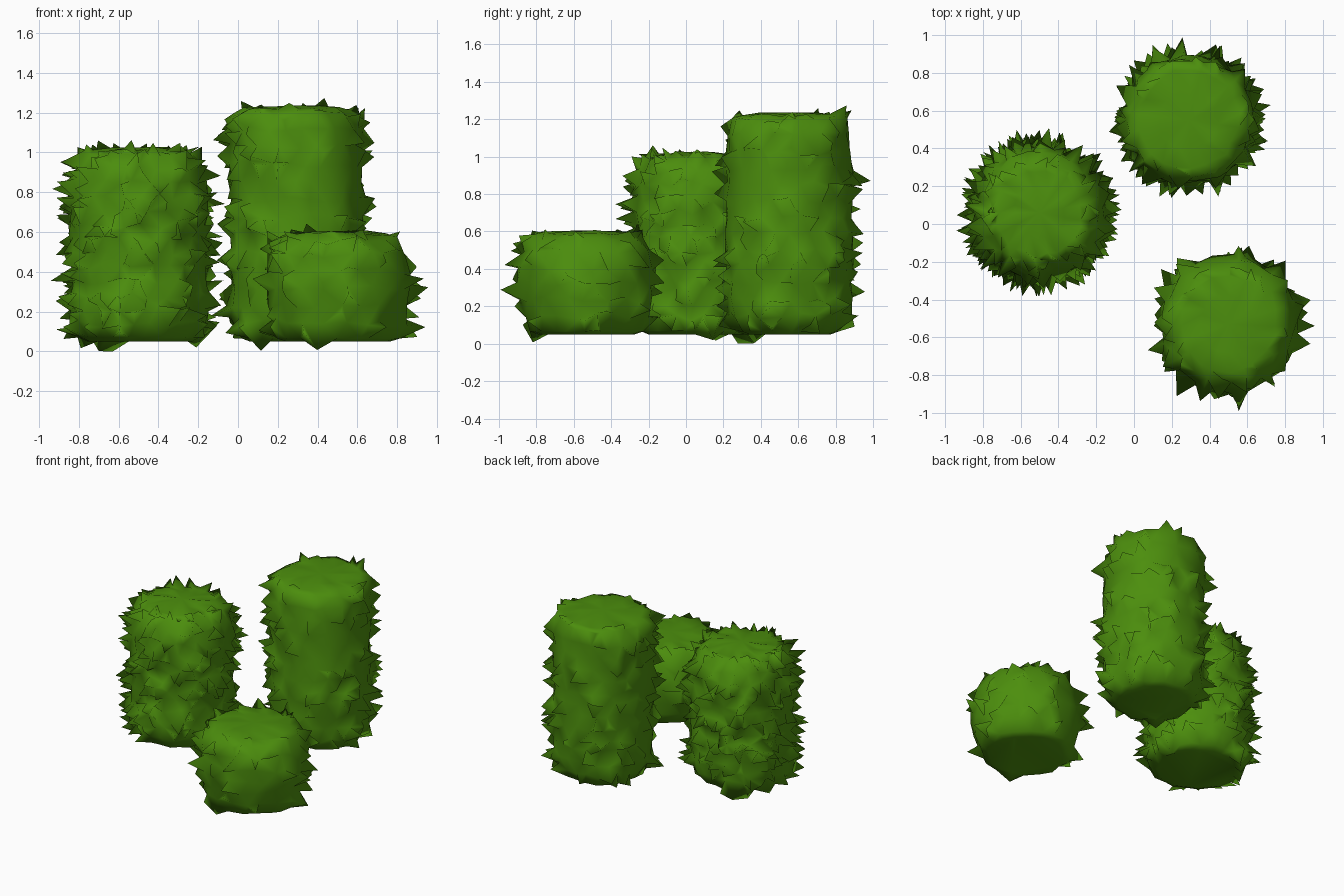
import bpy, bmesh, math, random
from mathutils import Vector

cube = bpy.data.objects.get("Cube")
if cube:
    bpy.data.objects.remove(cube, do_unlink=True)

# Leaf colour
green = bpy.data.materials.new("leaf green")
green.use_nodes = True
green.diffuse_color = (0.072, 0.27, 0.004, 1)
green.node_tree.nodes["Principled BSDF"].inputs["Base Color"].default_value = (0.072, 0.27, 0.004, 1)


def bush(name, x, y, profile, rows, sides, density, spike, hanging, seed):
    """Lathe a clipped shrub, roughen it and pull leaf tips out of its sides."""
    rng = random.Random(seed)
    bm = bmesh.new()
    low, high = profile[0][1], profile[-1][1]

    def radius_at(z):
        for (r0, z0), (r1, z1) in zip(profile, profile[1:]):
            if z <= z1:
                return r0 + (r1 - r0) * (z - z0) / (z1 - z0)
        return profile[-1][0]

    # Roughened side rings
    rings = []
    for i in range(rows + 1):
        z = low + (high - low) * i / rows
        ring = []
        for j in range(sides):
            a = math.tau * (j + 0.5 * (i % 2) + rng.uniform(-0.25, 0.25)) / sides
            r = radius_at(z) + rng.uniform(-0.016, 0.016)
            dz = rng.uniform(-0.02, 0.02) if i else 0
            ring.append(bm.verts.new((r * math.cos(a), r * math.sin(a), z + dz)))
        rings.append(ring)

    # Side triangles
    flanks = []
    for i, (a, b) in enumerate(zip(rings, rings[1:])):
        for j in range(sides):
            k = (j + 1) % sides
            if i % 2:
                tris = ((a[j], a[k], b[k]), (a[j], b[k], b[j]))
            else:
                tris = ((a[j], a[k], b[j]), (a[k], b[k], b[j]))
            flanks += [bm.faces.new(t) for t in tris]

    # Gently domed top with an uneven surface
    outer = rings[-1]
    for scale, rise in ((0.84, 0.02), (0.5, 0.03)):
        inner = [bm.verts.new((v.co.x * scale, v.co.y * scale,
                               high + rise + rng.uniform(-0.008, 0.008)))
                 for v in rings[-1]]
        for j in range(sides):
            k = (j + 1) % sides
            tris = ((outer[j], outer[k], inner[j]), (outer[k], inner[k], inner[j]))
            faces = [bm.faces.new(t) for t in tris]
            if outer is rings[-1]:
                flanks += faces
        outer = inner
    tip = bm.verts.new((0, 0, high + 0.035))
    for j in range(sides):
        bm.faces.new((outer[j], outer[(j + 1) % sides], tip))

    # Slightly rounded underside
    sole = [bm.verts.new((v.co.x * 0.85, v.co.y * 0.85, 0.05)) for v in rings[0]]
    for j in range(sides):
        k = (j + 1) % sides
        bm.faces.new((rings[0][k], rings[0][j], sole[j], sole[k]))
    bm.faces.new(list(reversed(sole)))

    # Leaf tips, pointing up at the shoulder and out elsewhere
    for f in flanks:
        c = f.calc_center_median()
        if rng.random() > density:
            continue
        out = Vector((c.x, c.y, 0)).normalized()
        side = Vector((-out.y, out.x, 0))
        top = c + out * rng.uniform(0.35, 1) * spike + side * rng.uniform(-0.03, 0.03)
        top.z += rng.uniform(-0.04, 0.035)
        if c.z > high - 0.04:
            top -= out * 0.4 * spike
            top.z += 0.03
        top.z = max(top.z, 0.04)
        verts = list(f.verts)
        bm.faces.remove(f)
        p = bm.verts.new(top)
        for m in range(3):
            bm.faces.new((verts[m], verts[(m + 1) % 3], p))

    # A few leaf tips hang to the ground
    for v in rng.sample(rings[0], hanging):
        v.co.z = rng.uniform(0, 0.02)

    bmesh.ops.recalc_face_normals(bm, faces=bm.faces[:])
    for f in bm.faces:
        f.smooth = True
    mesh = bpy.data.meshes.new(name)
    bm.to_mesh(mesh)
    bm.free()
    mesh.materials.append(green)
    obj = bpy.data.objects.new(name, mesh)
    obj.location = (x, y, 0)
    bpy.context.collection.objects.link(obj)


# Profiles run from foot to shoulder as (radius, height)
bush("medium_bush", -0.5, 0.06,
     [(0.31, 0.07), (0.345, 0.14), (0.34, 0.8), (0.33, 0.9), (0.27, 0.99)],
     13, 25, 0.36, 0.11, 4, 1)
bush("tall_bush", 0.29, 0.55,
     [(0.27, 0.065), (0.335, 0.16), (0.335, 0.6), (0.335, 1.1), (0.31, 1.2)],
     13, 22, 0.22, 0.105, 1, 2)
bush("short_bush", 0.5, -0.53,
     [(0.3, 0.065), (0.345, 0.18), (0.365, 0.35), (0.35, 0.48), (0.3, 0.57)],
     6, 20, 0.26, 0.11, 1, 8)
